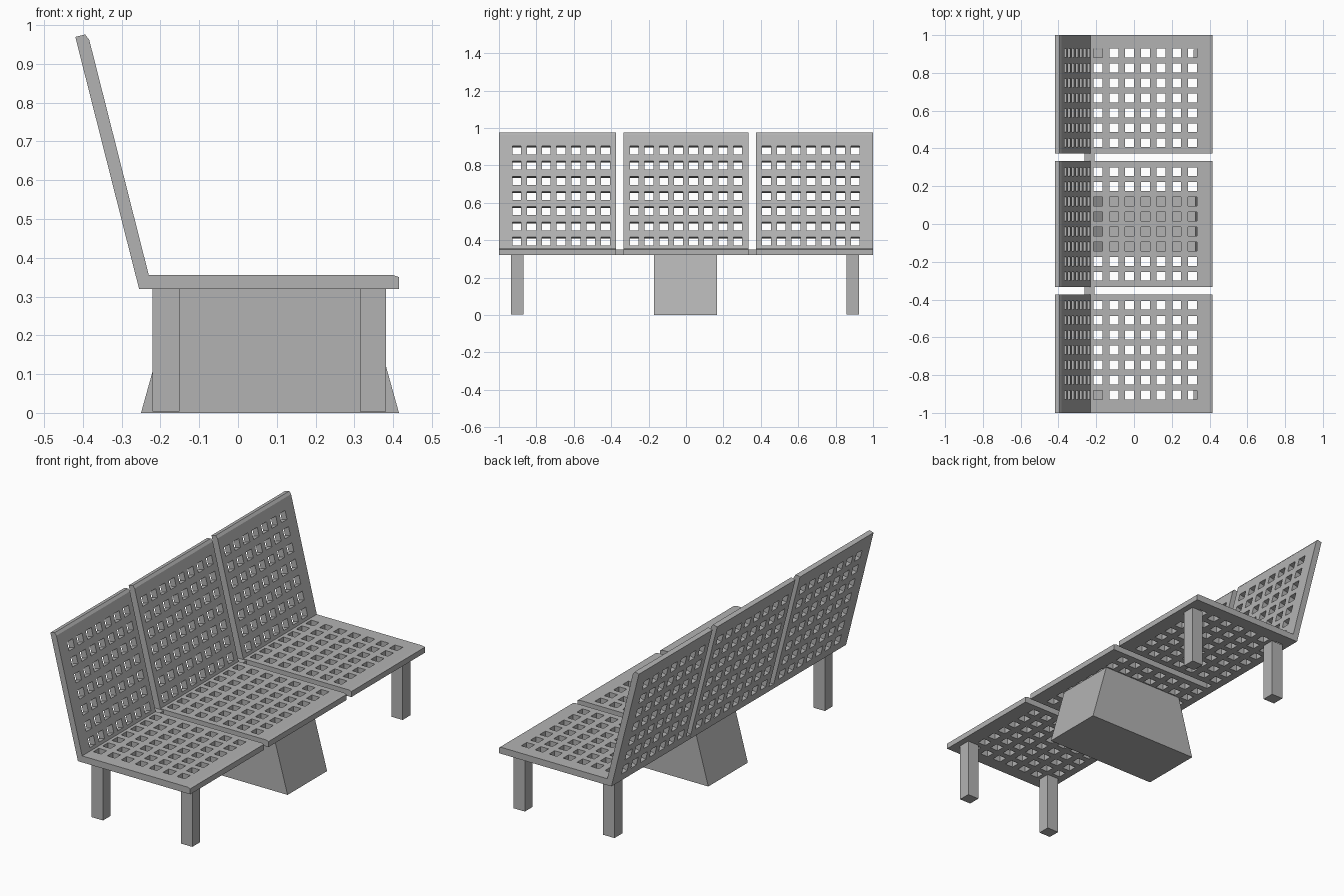
import bpy, bmesh, math
from mathutils import Vector

if "Cube" in bpy.data.objects:
    bpy.data.objects.remove(bpy.data.objects["Cube"])

grey = bpy.data.materials.new("light_grey")
grey.diffuse_color = (0.45, 0.45, 0.45, 1)
grey.use_nodes = True
grey.node_tree.nodes["Principled BSDF"].inputs["Base Color"].default_value = grey.diffuse_color


def finish(bm, name):
    bmesh.ops.remove_doubles(bm, verts=bm.verts, dist=1e-5)
    bmesh.ops.recalc_face_normals(bm, faces=bm.faces)
    me = bpy.data.meshes.new(name)
    bm.to_mesh(me)
    bm.free()
    me.materials.append(grey)
    ob = bpy.data.objects.new(name, me)
    bpy.context.collection.objects.link(ob)
    return ob


def prism(name, profile, y0, y1):
    """Extrude an x-z outline along y."""
    bm = bmesh.new()
    a = [bm.verts.new((x, y0, z)) for x, z in profile]
    b = [bm.verts.new((x, y1, z)) for x, z in profile]
    bm.faces.new(a)
    bm.faces.new(b)
    n = len(a)
    for i in range(n):
        j = (i + 1) % n
        bm.faces.new((a[i], a[j], b[j], b[i]))
    return finish(bm, name)


# Side profile stations: (upper/front point, lower/rear point, next strip has holes)
TOP, BOT, THICK, HALF = 0.355, 0.32, 0.033, 0.0235
corner = Vector((-0.23, TOP))
ang = math.radians(14.2)
up = Vector((-math.sin(ang), math.cos(ang)))
rear = Vector((-math.cos(ang), -math.sin(ang)))


def back_station(v, holes, inset=0.0):
    p = corner + up * v
    return (p + rear * inset, p + rear * THICK, holes)


stations = [back_station(0.642, False, 0.007), back_station(0.626, False)]
for i in reversed(range(7)):
    c = 0.040 + 0.084 * i
    stations += [back_station(c + HALF, True), back_station(c - HALF, False)]
stations.append((corner, Vector((-0.255, BOT)), False))
for i in range(7):
    c = -0.19 + 0.0833 * i
    for x, h in ((c - HALF, True), (c + HALF, False)):
        stations.append((Vector((x, TOP)), Vector((x, BOT)), h))
stations.append((Vector((0.40, TOP)), Vector((0.40, BOT)), False))
stations.append((Vector((0.415, TOP - 0.005)), Vector((0.415, BOT)), False))


def perforated_panel(name, y0, y1, first, count):
    """Bent seat-and-back sheet with square holes."""
    ys = [y0]
    for i in range(count):
        c = first + 0.0791 * i
        ys += [c - HALF, c + HALF]
    ys.append(y1)
    nu, nv = len(stations), len(ys)
    bm = bmesh.new()
    grid = [[[bm.verts.new((stations[i][s].x, y, stations[i][s].y)) for y in ys]
             for i in range(nu)] for s in (0, 1)]

    def solid(i, j):
        if not (0 <= i < nu - 1 and 0 <= j < nv - 1):
            return False
        return not (stations[i][2] and j % 2 == 1)

    for i in range(nu - 1):
        for j in range(nv - 1):
            if not solid(i, j):
                continue
            ring = [(i, j), (i + 1, j), (i + 1, j + 1), (i, j + 1)]
            for s in (0, 1):
                bm.faces.new([grid[s][a][b] for a, b in ring])
            # Walls wherever the neighbouring cell is open
            for k, (di, dj) in enumerate(((0, -1), (1, 0), (0, 1), (-1, 0))):
                if not solid(i + di, j + dj):
                    (a, b), (c, d) = ring[k], ring[(k + 1) % 4]
                    bm.faces.new((grid[0][a][b], grid[0][c][d],
                                  grid[1][c][d], grid[1][a][b]))
    return finish(bm, name)


# Three seat sections
perforated_panel("left_section", -1.0, -0.373, -0.905, 7)
perforated_panel("middle_section", -0.333, 0.333, -0.2768, 8)
perforated_panel("right_section", 0.373, 1.0, 0.4304, 7)

# Small joints bridging the gaps at the rear corner
for side, y in (("left", -0.353), ("right", 0.353)):
    prism(side + "_joint", [(-0.255, BOT), (-0.21, BOT), (-0.21, 0.35), (-0.262, 0.35)],
          y - 0.02, y + 0.02)

# Tapered central base
prism("central_base", [(-0.25, 0), (0.415, 0), (0.326, BOT), (-0.161, BOT)], -0.17, 0.167)

# Four square legs
for row, x0, x1 in (("rear", -0.22, -0.151), ("front", 0.315, 0.382)):
    for side, y0, y1 in (("left", -0.935, -0.87), ("right", 0.857, 0.924)):
        prism(f"{row}_{side}_leg", [(x0, 0.003), (x1, 0.003), (x1, BOT), (x0, BOT)], y0, y1)
